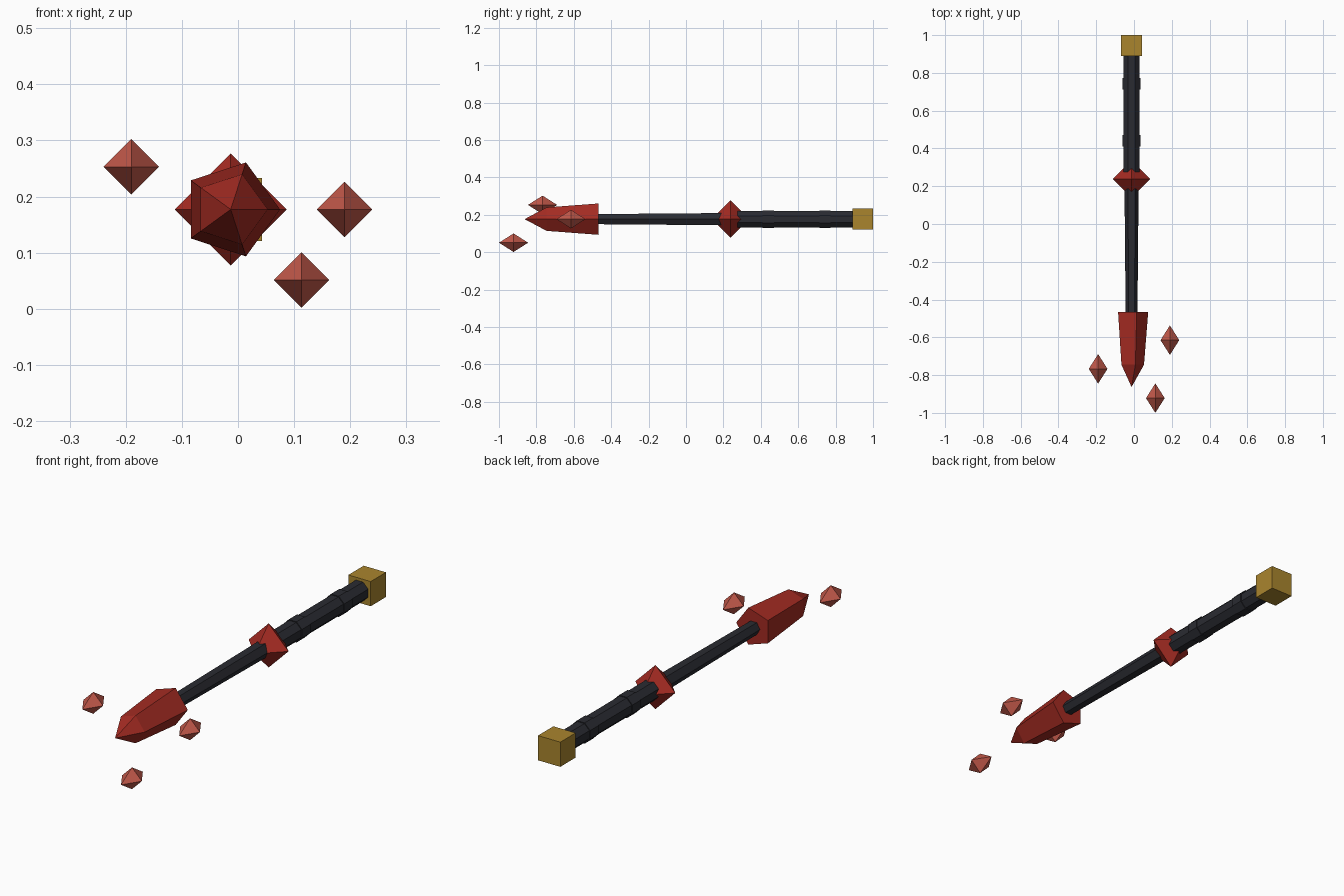
import bpy, bmesh, math

if "Cube" in bpy.data.objects:
    bpy.data.objects.remove(bpy.data.objects["Cube"])

AX, AZ = -0.013, 0.177   # centre line of the weapon, running along y


def material(name, rgb):
    m = bpy.data.materials.new(name)
    m.diffuse_color = (*rgb, 1)
    m.use_nodes = True
    m.node_tree.nodes["Principled BSDF"].inputs["Base Color"].default_value = m.diffuse_color
    return m


DARK = material("dark grip", (0.023, 0.024, 0.031))
RED = material("deep red", (0.37, 0.024, 0.016))
PALE = material("pale red", (0.54, 0.098, 0.068))
GOLD = material("old gold", (0.40, 0.235, 0.027))


def spindle(name, mat, sides, profile, x=AX, z=AZ, turn=0.0):
    """Faceted solid along y from (y, radius) pairs; radius 0 makes a point."""
    bm = bmesh.new()
    rings = []
    for y, r in profile:
        n = sides if r else 1
        rings.append([bm.verts.new((x + r * math.cos(turn + i * math.tau / sides), y,
                                    z + r * math.sin(turn + i * math.tau / sides)))
                      for i in range(n)])
    for a, b in zip(rings, rings[1:]):
        for i in range(sides):
            j = (i + 1) % sides
            quad = [a[i % len(a)], a[j % len(a)], b[j % len(b)], b[i % len(b)]]
            bm.faces.new(list(dict.fromkeys(quad)))
    for end in (rings[0], rings[-1]):
        if len(end) > 2:
            bm.faces.new(end)
    bmesh.ops.recalc_face_normals(bm, faces=bm.faces)
    me = bpy.data.meshes.new(name)
    bm.to_mesh(me)
    bm.free()
    me.materials.append(mat)
    ob = bpy.data.objects.new(name, me)
    bpy.context.collection.objects.link(ob)
    return ob


# Five-sided crystal blade
spindle("crystal_blade", RED, 5, [(-0.863, 0), (-0.745, 0.066), (-0.467, 0.088)])

# Tapered shaft and thicker grip with two bands
spindle("shaft", DARK, 6, [(-0.50, 0.031), (0.26, 0.038)])
spindle("grip", DARK, 8, [(0.22, 0.047), (0.92, 0.047)], turn=math.pi / 8)
for i, y in enumerate((0.44, 0.743)):
    spindle(f"grip_band_{i + 1}", DARK, 8, [(y - 0.03, 0.051), (y + 0.03, 0.051)],
            turn=math.pi / 8)

# Octahedral guard
spindle("guard", RED, 4, [(0.138, 0), (0.238, 0.1), (0.338, 0)])

# Cube pommel
spindle("pommel", GOLD, 4, [(0.89, 0.056 * math.sqrt(2)), (1.0, 0.056 * math.sqrt(2))],
        turn=math.pi / 4)

# Floating shards around the blade
for i, (x, y, z) in enumerate([(-0.19, -0.767, 0.253), (0.19, -0.615, 0.177),
                               (0.113, -0.922, 0.051)]):
    spindle(f"shard_{i + 1}", PALE, 4, [(y - 0.078, 0), (y, 0.0495), (y + 0.078, 0)], x, z)
